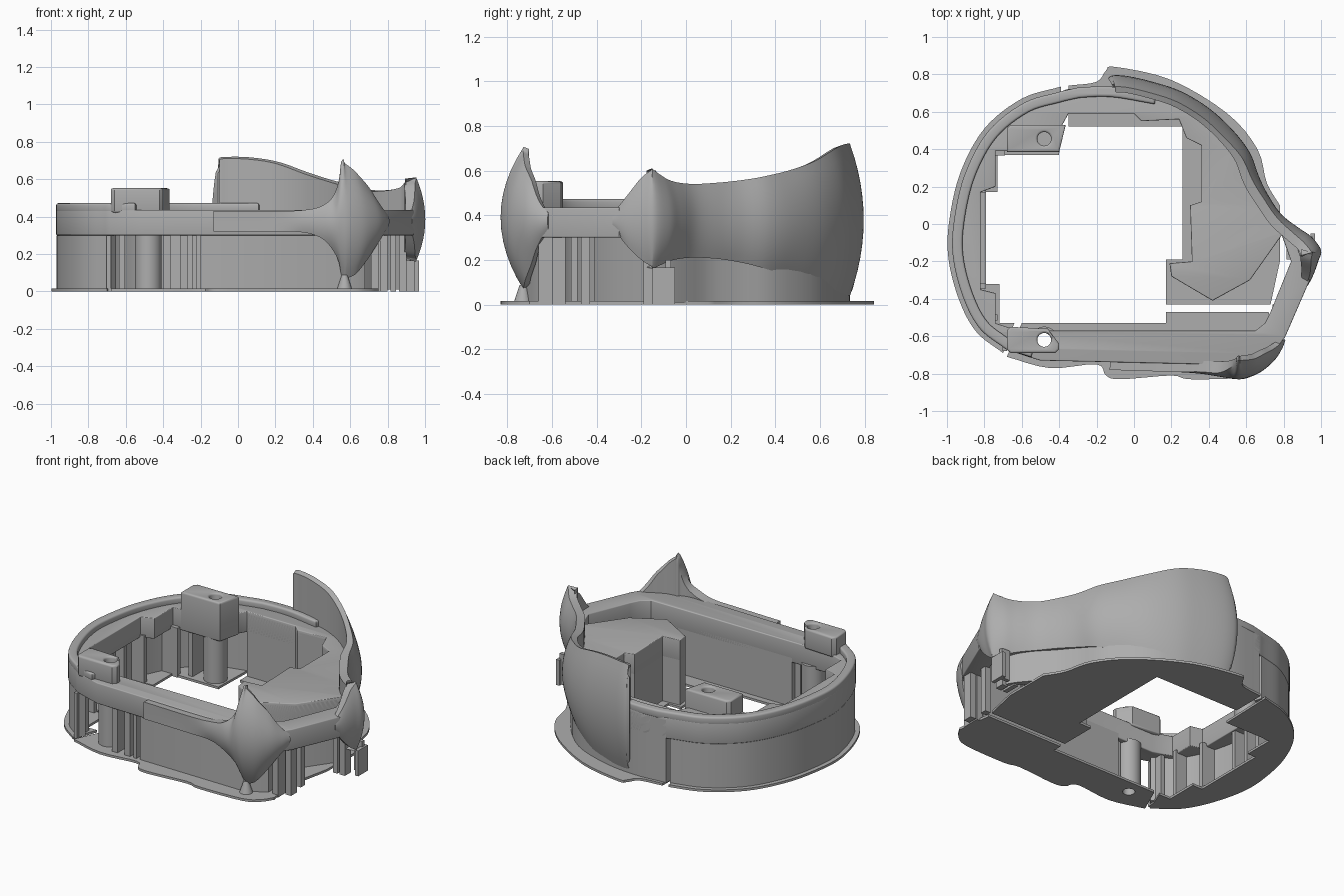
import bpy, bmesh, math
from mathutils import Vector

if "Cube" in bpy.data.objects:
    bpy.data.objects.remove(bpy.data.objects["Cube"])

grey = bpy.data.materials.new("plain_grey")
grey.use_nodes = True
grey.diffuse_color = (0.42, 0.42, 0.42, 1)
grey.node_tree.nodes["Principled BSDF"].inputs["Base Color"].default_value = grey.diffuse_color


def finish(name, mesh, angle=35):
    """Add a mesh to the scene with outward normals and tidy shading."""
    bm = bmesh.new()
    bm.from_mesh(mesh)
    bmesh.ops.remove_doubles(bm, verts=bm.verts, dist=0.0005)
    bmesh.ops.recalc_face_normals(bm, faces=bm.faces)
    bm.to_mesh(mesh)
    bm.free()
    mesh.materials.clear()
    mesh.materials.append(grey)
    obj = bpy.data.objects.new(name, mesh)
    bpy.context.collection.objects.link(obj)
    bpy.ops.object.select_all(action='DESELECT')
    obj.select_set(True)
    bpy.context.view_layer.objects.active = obj
    bpy.ops.object.shade_smooth_by_angle(angle=math.radians(angle))
    return obj


def smooth(pts, n=6):
    """Catmull-Rom curve through points of any dimension."""
    p = [Vector(q) for q in pts]
    p = [p[0] * 2 - p[1]] + p + [p[-1] * 2 - p[-2]]
    out = []
    for a, b, c, d in zip(p, p[1:], p[2:], p[3:]):
        for i in range(n):
            t = i / n
            out.append(0.5 * (2 * b + (c - a) * t + (2 * a - 5 * b + 4 * c - d) * t * t
                              + (3 * b - a - 3 * c + d) * t ** 3))
    return out + [p[-2]]


def normals(pts):
    """Left-hand normals along an open path."""
    out = []
    for i in range(len(pts)):
        t = pts[min(i + 1, len(pts) - 1)] - pts[max(i - 1, 0)]
        out.append(Vector((-t[1], t[0])).normalized())
    return out


def shift(pts, d):
    return [p + n * d for p, n in zip(pts, normals(pts))]


def strip(pts, w):
    return list(pts) + shift(pts, w)[::-1]


def circle(x, y, r, n=24):
    return [(x + r * math.cos(i * math.tau / n), y + r * math.sin(i * math.tau / n)) for i in range(n)]


def prism(name, loops, z0, z1, bevel=0.0):
    """Extrude an outline, with any holes, from z0 to z1."""
    cu = bpy.data.curves.new(name, 'CURVE')
    cu.dimensions = '2D'
    cu.fill_mode = 'BOTH'
    cu.extrude = (z1 - z0) / 2 - bevel
    cu.bevel_depth = bevel
    cu.bevel_resolution = 2
    cu.offset = -bevel
    for loop in loops:
        s = cu.splines.new('POLY')
        s.points.add(len(loop) - 1)
        s.use_cyclic_u = True
        for pt, q in zip(s.points, loop):
            pt.co = (q[0], q[1], 0, 1)
    tmp = bpy.data.objects.new("temp", cu)
    bpy.context.collection.objects.link(tmp)
    mesh = bpy.data.meshes.new_from_object(tmp.evaluated_get(bpy.context.evaluated_depsgraph_get()))
    bpy.data.objects.remove(tmp)
    for v in mesh.vertices:
        v.co.z += (z0 + z1) / 2
    return finish(name, mesh)


def box(name, x0, x1, y0, y1, z0, z1):
    return prism(name, [[(x0, y0), (x1, y0), (x1, y1), (x0, y1)]], z0, z1)


def shield(name, stations, seg=12):
    """Loft a bulged wall; station = x, y, bottom, top, bulge, thickness."""
    st = smooth(stations, 5)
    path = [Vector((s[0], s[1])) for s in st]
    bm = bmesh.new()
    rings = []
    for s, p, n in zip(st, path, normals(path)):
        lo, hi, bulge, thick = s[2:6]
        ring = []
        for side in (0, 1):
            for i in range(seg + 1):
                u = (2 * i / seg - 1) * (1 if side == 0 else -1)
                k = 0.97 if side else 1.0
                q = p + n * (thick if side else bulge * u * u)
                ring.append(bm.verts.new((q.x, q.y, (lo + hi) / 2 + k * u * (hi - lo) / 2)))
        rings.append(ring)
    m = len(rings[0])
    for a, b in zip(rings, rings[1:]):
        for i in range(m):
            j = (i + 1) % m
            bm.faces.new((a[i], a[j], b[j], b[i]))
    bm.faces.new(rings[0])
    bm.faces.new(rings[-1][::-1])
    mesh = bpy.data.meshes.new(name)
    bm.to_mesh(mesh)
    bm.free()
    return finish(name, mesh, 40)


# Shared outlines
arc = smooth([(-.39, .735), (-.6, .67), (-.8, .51), (-.93, .27), (-.99, 0), (-.99, -.2),
              (-.93, -.42), (-.84, -.58), (-.7, -.69)])
wall = shift(arc, 0.025)
right_edge = smooth([(.9, -.2), (.86, -.1), (.79, -.01), (.69, .1), (.62, .23), (.54, .41),
                     (.35, .6), (.1, .7), (-.13, .735), (-.36, .72)], 4)
ledge = [(.79, -.06), (.62, -.3), (.42, -.41), (.2, -.28), (.19, -.21), (.31, -.2), (.3, .1),
         (.36, .12), (.36, .42), (.28, .46), (.24, .56), (.04, .55), (0, .59), (-.35, .59)]
screw = circle(-.48, -.62, .037)

# Base plate in three pieces
prism("left_base", [arc + [(-.64, -.53), (-.72, -.53), (-.72, -.32), (-.79, -.32), (-.79, .17),
                           (-.73, .17), (-.73, .37), (-.4, .37)]], 0, .015)
front_rim = smooth([(-.68, -.71), (-.45, -.77), (-.2, -.75), (-.15, -.81), (-.07, -.83), (.2, -.81),
                    (.3, -.83), (.6, -.82), (.7, -.77), (.75, -.7)], 4)
prism("front_base", [front_rim + [(.72, -.47), (.17, -.47), (.17, -.53), (-.6, -.53)], screw], 0, .015)
back_rim = smooth([(.78, .1), (.71, .22), (.66, .4), (.5, .59), (.2, .77), (-.1, .84), (-.15, .82),
                   (-.2, .76), (-.35, .74)], 4)
prism("back_base", [[(.73, -.43), (.78, -.2)] + back_rim + [(-.35, .52), (.26, .52), (.26, -.19),
                                                          (.17, -.19), (.17, -.43)]], 0, .015)

# Lower walls
prism("left_wall", [strip(shift(arc, .028), .05)], .01, .3)
prism("ledge_block", [right_edge[1:] + ledge[::-1]], .01, .42)
prism("front_wall", [[(-.2, -.72), (.55, -.73), (.68, -.66), (.68, -.57), (-.36, -.57), (-.36, -.64),
                      (-.2, -.66)]], .01, .33)

# Upper frame with its inner opening
outer = wall + [Vector(q) for q in [(-.55, -.715), (-.5, -.73), (.4, -.75), (.6, -.74), (.74, -.7),
                                    (.81, -.6), (.94, -.3)]] + right_edge
opening = [(-.62, -.57), (.65, -.57), (.7, -.53), (.73, -.47), (.84, -.2)] + ledge + [
    (-.4, .5), (-.4, .39), (-.74, .39), (-.74, .2), (-.82, .17), (-.82, -.35), (-.74, -.37), (-.74, -.53)]
prism("upper_frame", [outer, opening, screw], .3, .435, .006)
rim = smooth([(.12, .695), (-.13, .735), (-.36, .725)], 4)[:-1] + wall + [Vector((-.55, -.712))]
prism("raised_lip", [strip(rim, .055)], .42, .472, .012)

# Screw bosses and their pillars
prism("back_boss", [[(-.68, .385), (-.4, .385), (-.365, .53), (-.66, .53), (-.68, .51)],
                    circle(-.48, .455, .037)], .3, .552, .012)
prism("back_pillar", [circle(-.48, .455, .07)], .01, .5)
prism("front_boss", [[(-.68, -.67), (-.66, -.69), (-.42, -.69), (-.4, -.67), (-.4, -.64), (-.46, -.56),
                      (-.66, -.55), (-.68, -.57)], screw], .42, .552, .012)
prism("front_pillar", [circle(-.48, -.62, .072), screw], .01, .32)

# Curved side shields
shield("front_shield", [
    (-.13, -.78, .32, .43, 0, .06), (.2, -.79, .32, .43, 0, .06), (.35, -.80, .315, .435, .01, .07),
    (.45, -.815, .28, .46, .02, .08), (.51, -.825, .2, .53, .06, .1), (.55, -.83, .09, .695, .1, .125),
    (.6, -.825, .07, .685, .1, .125), (.68, -.79, .1, .63, .08, .11), (.75, -.73, .19, .55, .06, .09),
    (.79, -.67, .28, .46, .03, .06), (.81, -.62, .34, .41, .01, .03)])
shield("back_shield", [
    (.93, -.33, .34, .41, .01, .04), (.96, -.27, .26, .49, .02, .07), (.985, -.2, .19, .58, .04, .1),
    (1.0, -.14, .16, .61, .05, .11), (.95, -.07, .18, .575, .05, .1), (.88, -.02, .2, .55, .04, .09),
    (.79, .05, .21, .54, .03, .08), (.72, .15, .205, .545, .03, .08), (.67, .25, .19, .555, .04, .09),
    (.62, .38, .16, .575, .05, .09), (.53, .5, .13, .6, .06, .09), (.4, .62, .09, .64, .06, .09),
    (.25, .71, .06, .69, .06, .09), (.1, .76, .045, .715, .06, .09), (-.03, .79, .04, .72, .06, .09),
    (-.11, .795, .045, .71, .06, .09), (-.14, .78, .1, .64, .04, .06)])

# Support ribs: centre x, centre y, half width, half depth, top
for i, (x, y, w, d, top) in enumerate([
        (-.85, .18, .06, .015, .32), (-.85, -.33, .06, .015, .32), (-.75, .38, .06, .015, .32),
        (-.87, -.08, .04, .015, .32), (-.87, .03, .04, .015, .32), (-.77, -.5, .04, .015, .32),
        (-.69, -.62, .012, .06, .3), (-.62, .5, .015, .1, .32), (-.38, -.66, .02, .06, .32),
        (-.29, -.66, .02, .06, .32), (-.235, -.66, .012, .06, .32), (.73, -.6, .02, .06, .32),
        (.78, -.57, .02, .03, .32), (.76, -.45, .02, .02, .32), (.83, -.14, .015, .05, .32),
        (.88, -.16, .02, .03, .32), (.925, -.08, .03, .012, .2), (.955, -.1, .012, .05, .165)]):
    box("support_rib_%d" % (i + 1), x - w, x + w, y - d, y + d, 0.0, top)

# Small printed foot under the front shield
bpy.ops.mesh.primitive_cone_add(vertices=20, radius1=.04, radius2=.015, depth=.075, location=(.57, -.73, .05))
foot = bpy.context.object
foot.name = "shield_foot"
foot.data.materials.append(grey)
bpy.ops.object.shade_smooth_by_angle(angle=math.radians(35))
